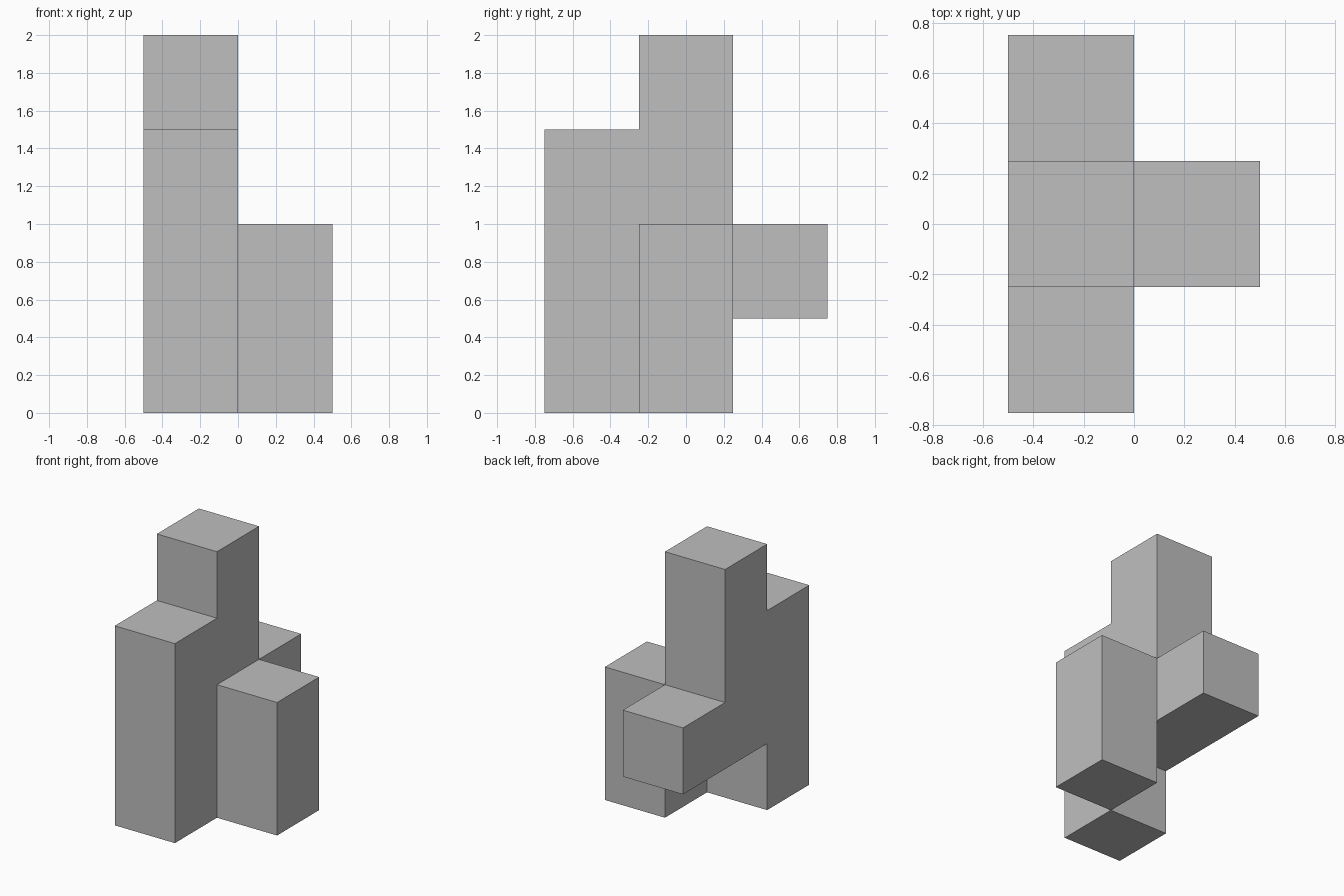
import bpy
import bmesh
from mathutils import Vector

default = bpy.data.objects.get("Cube")
if default:
    bpy.data.objects.remove(default, do_unlink=True)

# Single plain grey for the whole model
grey = bpy.data.materials.new("plain_grey")
grey.use_nodes = True
colour = (0.52, 0.52, 0.52, 1.0)
grey.diffuse_color = colour
grey.node_tree.nodes["Principled BSDF"].inputs["Base Color"].default_value = colour

UNIT = 0.5
ORIGIN = Vector((-0.5, -0.75, 0.0))

# Filled cells as (column, row, level)
cells = set()
cells |= {(0, 1, k) for k in range(1, 4)}  # raised core, open underneath
cells |= {(0, 0, k) for k in range(3)}     # tall front pillar
cells |= {(1, 1, k) for k in range(2)}     # short side pillar
cells.add((0, 2, 1))                       # overhanging back block


def add_side(bm, cell, axis, sign):
    """Add one outward-facing square on the given side of a cell."""
    centre = ORIGIN + (Vector(cell) + Vector((0.5, 0.5, 0.5))) * UNIT
    normal, u, v = Vector(), Vector(), Vector()
    normal[axis] = sign * UNIT / 2
    u[(axis + 1) % 3] = UNIT / 2
    v[(axis + 2) % 3] = sign * UNIT / 2
    corners = [centre + normal + u * a + v * b
               for a, b in ((-1, -1), (1, -1), (1, 1), (-1, 1))]
    bm.faces.new([bm.verts.new(c) for c in corners])


# Skin only the exposed sides, then merge coplanar squares into clean faces
bm = bmesh.new()
for cell in sorted(cells):
    for axis in range(3):
        for sign in (-1, 1):
            neighbour = list(cell)
            neighbour[axis] += sign
            if tuple(neighbour) not in cells:
                add_side(bm, cell, axis, sign)
bmesh.ops.remove_doubles(bm, verts=bm.verts, dist=0.001)
bmesh.ops.dissolve_limit(bm, angle_limit=0.01, verts=bm.verts, edges=bm.edges)

mesh = bpy.data.meshes.new("stepped_block")
bm.to_mesh(mesh)
bm.free()
mesh.materials.append(grey)
bpy.context.collection.objects.link(bpy.data.objects.new("stepped_block", mesh))
